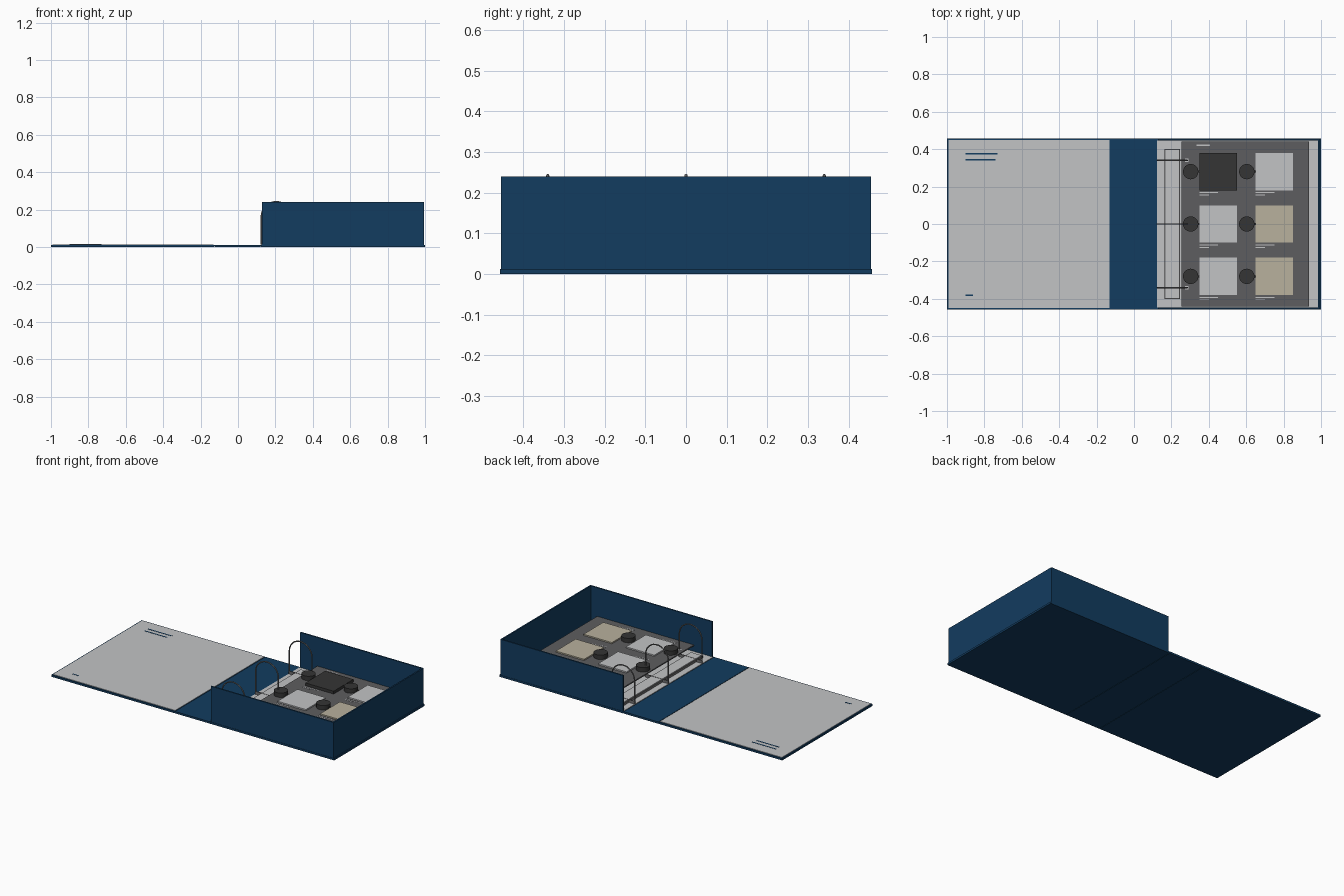
import bpy
import math

old = bpy.data.objects.get("Cube")
if old:
    bpy.data.objects.remove(old, do_unlink=True)


def material(name, r, g, b):
    m = bpy.data.materials.new(name)
    m.use_nodes = True
    m.diffuse_color = (r, g, b, 1)
    m.node_tree.nodes["Principled BSDF"].inputs["Base Color"].default_value = (r, g, b, 1)
    return m


navy = material("navy cloth", 0.006, 0.045, 0.115)
paper = material("pale grey paper", 0.54, 0.55, 0.56)
sheet_grey = material("dark grey card", 0.11, 0.11, 0.115)
charcoal = material("charcoal", 0.035, 0.035, 0.035)
beige = material("beige", 0.48, 0.44, 0.34)
metal = material("grey metal", 0.16, 0.16, 0.165)


def box(name, x0, x1, y0, y1, z0, z1, mat):
    bpy.ops.mesh.primitive_cube_add(size=1, location=((x0 + x1) / 2, (y0 + y1) / 2, (z0 + z1) / 2))
    ob = bpy.context.object
    ob.name = name
    ob.scale = (x1 - x0, y1 - y0, z1 - z0)
    bpy.ops.object.transform_apply(location=False, rotation=False, scale=True)
    ob.data.materials.append(mat)
    return ob


WIDE = 0.457   # half depth of the boards
BOARD = 0.012  # board thickness

# Hinged boards
box("front_cover", -1, -0.128, -WIDE, WIDE, 0, BOARD, navy)
box("spine_board", -0.124, 0.119, -WIDE, WIDE, 0, BOARD, navy)
box("back_cover", 0.123, 1, -WIDE, WIDE, 0, BOARD, navy)
for x in (-0.126, 0.121):
    box("hinge_strip", x - 0.005, x + 0.005, -WIDE, WIDE, 0.002, 0.010, navy)

# Paper linings
box("front_lining", -0.992, -0.13, -0.449, 0.449, BOARD, 0.0145, paper)
box("back_lining", 0.122, 0.987, -0.447, 0.447, BOARD, 0.0155, paper)

# Box walls
for side in (-1, 1):
    a, b = sorted((side * 0.446, side * 0.455))
    box("side_wall", 0.127, 0.994, a, b, BOARD, 0.24, navy)
box("end_wall", 0.985, 0.994, -0.446, 0.446, BOARD, 0.24, navy)

# Ring mechanism rail with a dark rim
box("rail_rim", 0.163, 0.247, -0.402, 0.402, 0.015, 0.030, metal)
box("rail_plate", 0.169, 0.241, -0.396, 0.396, 0.030, 0.033, paper)

# Arched rings
RING_X, RING_R, SPRING = 0.205, 0.08, 0.162
for y in (-0.34, 0, 0.34):
    curve = bpy.data.curves.new("ring", "CURVE")
    curve.dimensions = "3D"
    curve.bevel_depth = 0.004
    curve.bevel_resolution = 2
    arc = [(RING_X - RING_R * math.cos(t), SPRING + RING_R * math.sin(t))
           for t in (math.pi * i / 20 for i in range(21))]
    path = [(RING_X - RING_R, 0.014)] + arc + [(RING_X + RING_R, 0.014)]
    spline = curve.splines.new("POLY")
    spline.points.add(len(path) - 1)
    for p, (px, pz) in zip(spline.points, path):
        p.co = (px, y, pz, 1)
    curve.materials.append(metal)
    ring = bpy.data.objects.new("ring", curve)
    bpy.context.collection.objects.link(ring)
    # cross bar joining the two feet
    box("ring_foot_bar", RING_X - RING_R, RING_X + RING_R, y - 0.003, y + 0.003, 0.0155, 0.034, metal)
    # reinforced punch hole
    box("hole_patch", 0.272, 0.292, y - 0.009, y + 0.009, 0.0605, 0.0612, paper)

# Card page
TOP = 0.0605
box("sample_card", 0.253, 0.936, -0.44, 0.44, 0.053, TOP, sheet_grey)
box("card_heading", 0.335, 0.405, 0.418, 0.424, TOP, TOP + 0.001, paper)

# Swatches, knobs and caption bars
swatches = {0.45: (paper, paper, charcoal), 0.75: (beige, beige, paper)}
for x, mats in swatches.items():
    for y, mat in zip((-0.28, 0, 0.28), mats):
        height = 0.018 if mat is charcoal else 0.008
        box("swatch", x - 0.1, x + 0.1, y - 0.1, y + 0.1, TOP, TOP + height, mat)
        for row, length in enumerate((0.1, 0.05)):
            yy = y - 0.112 - row * 0.013
            box("caption_bar", x - 0.1, x - 0.1 + length, yy - 0.0025, yy + 0.0025, TOP, TOP + 0.001, paper)
        bpy.ops.mesh.primitive_cylinder_add(vertices=32, radius=0.041, depth=0.028,
                                            location=(x - 0.147, y, TOP + 0.014))
        knob = bpy.context.object
        knob.name = "round_sample"
        knob.data.materials.append(charcoal)
        bpy.ops.object.shade_smooth_by_angle()
        box("round_sample_tab", x - 0.11, x - 0.099, y - 0.005, y + 0.005, TOP, TOP + 0.012, charcoal)

# Printed bars on the front lining
for x1, y in ((-0.73, 0.375), (-0.74, 0.343), (-0.86, -0.38)):
    box("printed_bar", -0.9, x1, y - 0.004, y + 0.004, 0.0145, 0.0155, navy)
